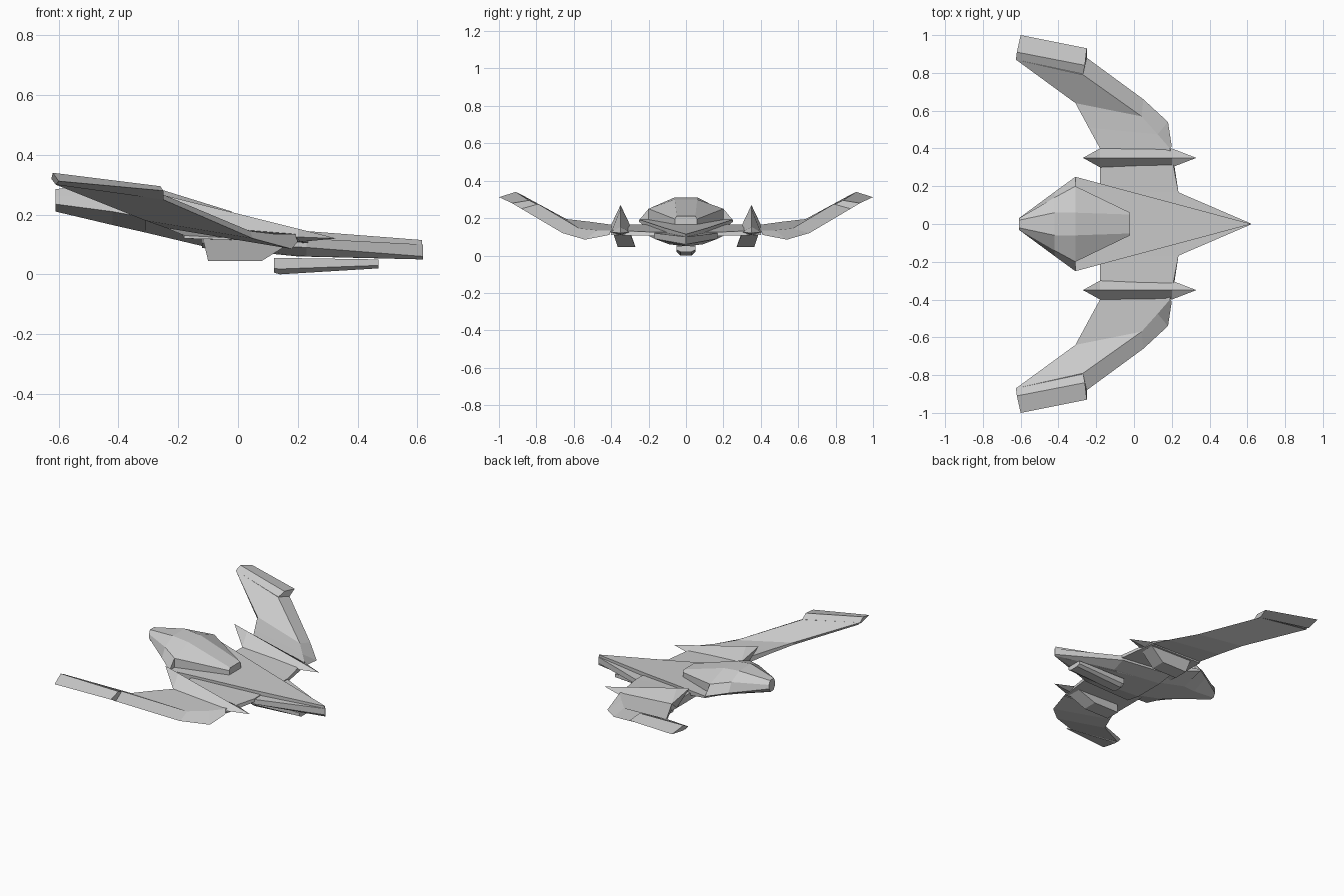
import bpy, bmesh


def loft(name, rings, mirror=False):
    """Skin a list of equal-sized rings; optionally add the copy across y = 0."""
    bm = bmesh.new()
    for s in ((1, -1) if mirror else (1,)):
        vs = [[bm.verts.new((x, y * s, z)) for x, y, z in r] for r in rings]
        n = len(vs[0])
        for a, b in zip(vs, vs[1:]):
            for i in range(n):
                j = (i + 1) % n
                bm.faces.new((a[i], a[j], b[j], b[i]))
        bm.faces.new(vs[0])
        bm.faces.new(vs[-1])
    bmesh.ops.remove_doubles(bm, verts=bm.verts, dist=0.0005)
    bmesh.ops.recalc_face_normals(bm, faces=bm.faces)
    me = bpy.data.meshes.new(name)
    bm.to_mesh(me)
    bm.free()
    ob = bpy.data.objects.new(name, me)
    bpy.context.collection.objects.link(ob)
    return ob


def sym(x, half):
    """Ring at x from a half profile of (y, z), bottom to top."""
    return [(x, y, z) for y, z in half] + [(x, -y, z) for y, z in reversed(half)]


# rear hull, swelling to the shoulders
loft("rear_hull", [
    sym(-.61, [(.015, .21), (.03, .235), (.03, .26), (.02, .285)]),
    sym(-.42, [(.06, .165), (.17, .21), (.14, .27), (.06, .311)]),
    sym(-.31, [(.10, .14), (.25, .19), (.20, .25), (.06, .30)])])

# raised canopy sloping forward to the deck
loft("canopy", [
    sym(-.31, [(.20, .18), (.20, .25), (.06, .30)]),
    sym(-.02, [(.06, .16), (.06, .195), (.05, .21)])])

# main hull, a long arrow running to the nose
loft("main_hull", [
    sym(-.31, [(.10, .14), (.25, .18), (.25, .192)]),
    sym(-.10, [(.10, .09), (.19, .13), (.193, .174)]),
    sym(.20, [(.08, .06), (.11, .10), (.113, .147)]),
    sym(.615, [(.002, .05), (.002, .07), (.002, .115)])])

# wider lower hull under the nose
loft("lower_hull", [
    sym(-.12, [(.10, .088), (.20, .105), (.20, .13)]),
    sym(.23, [(.09, .06), (.17, .09), (.17, .12)]),
    sym(.62, [(.002, .05), (.002, .06), (.002, .10)])])

# belly pod
loft("belly_pod", [
    sym(.12, [(.03, .006), (.05, .02), (.05, .055)]),
    sym(.14, [(.03, 0), (.05, .018), (.05, .055)]),
    sym(.47, [(.03, .02), (.05, .03), (.05, .05)])])

# flat inner wings
loft("inner_wings", [
    [(-.18, 0, .165), (.23, 0, .125), (.23, 0, .105), (-.18, 0, .12)],
    [(-.18, .17, .165), (.235, .17, .125), (.235, .17, .105), (-.18, .17, .12)],
    [(-.18, .40, .165), (.19, .40, .135), (.20, .40, .11), (-.18, .40, .12)]], True)

# swept outer wings: trailing edge, crest, leading edge, underside
loft("outer_wings", [
    [(-.18, .40, .165), (.19, .40, .135), (.20, .41, .11), (-.18, .40, .13)],
    [(-.24, .51, .18), (.125, .475, .135), (.18, .54, .085), (-.24, .51, .155)],
    [(-.31, .64, .195), (.04, .57, .145), (.05, .66, .12), (-.31, .64, .18)],
    [(-.625, .87, .32), (-.27, .79, .275), (-.25, .88, .25), (-.61, .88, .30)]], True)

# thick wing tips
loft("wing_tips", [
    [(-.27, .79, .272), (-.26, .84, .295), (-.25, .93, .28), (-.25, .88, .25)],
    [(-.625, .87, .32), (-.62, .91, .34), (-.60, 1.0, .312), (-.61, .90, .30)]], True)

# spindle pods between inner and outer wings
loft("wing_pods", [
    [(-.27, .35, .27)] * 4,
    [(-.18, .30, .165), (-.18, .35, .248), (-.18, .40, .165), (-.18, .35, .12)],
    [(.20, .30, .125), (.20, .35, .153), (.20, .40, .125), (.20, .35, .108)],
    [(.33, .35, .12)] * 4], True)

# slanted keels under the pods
loft("pod_keels", [
    [(-.12, .30, .13), (.20, .30, .12), (.20, .39, .12), (-.12, .39, .13)],
    [(-.10, .27, .045), (.08, .27, .045), (.08, .365, .045), (-.10, .365, .045)]], True)
